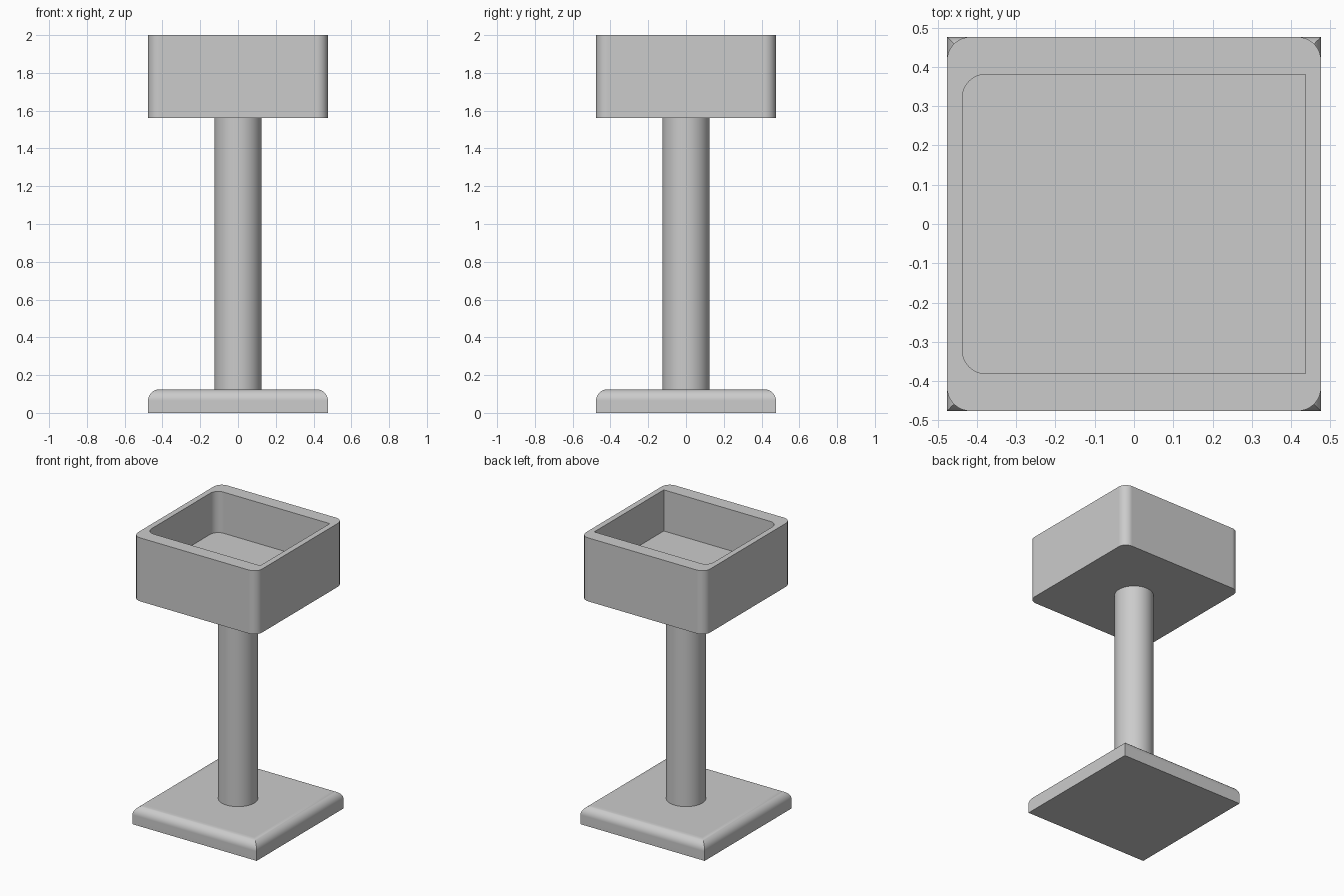
import bpy
import bmesh
import math

old = bpy.data.objects.get("Cube")
if old:
    bpy.data.objects.remove(old, do_unlink=True)

HALF = 0.476        # half width of base and tray
BASE_TOP = 0.125
TRAY_BOTTOM = 1.56
TRAY_FLOOR = 1.715
TOP = 2.0
FILLET = 0.06

grey = bpy.data.materials.new("plain grey")
grey.use_nodes = True
colour = (0.6, 0.6, 0.6, 1)
grey.diffuse_color = colour
grey.node_tree.nodes["Principled BSDF"].inputs["Base Color"].default_value = colour


def make_object(name, bm):
    bmesh.ops.recalc_face_normals(bm, faces=bm.faces)
    mesh = bpy.data.meshes.new(name)
    bm.to_mesh(mesh)
    bm.free()
    mesh.materials.append(grey)
    obj = bpy.data.objects.new(name, mesh)
    bpy.context.collection.objects.link(obj)
    return obj


def rounded_box(name, hx, hy, z0, z1, is_rounded):
    """Box whose edges chosen by is_rounded(a, b) get a fillet."""
    bm = bmesh.new()
    bmesh.ops.create_cube(bm, size=2)
    for v in bm.verts:
        v.co.x *= hx
        v.co.y *= hy
        v.co.z = z1 if v.co.z > 0 else z0
    edges = [e for e in bm.edges if is_rounded(e.verts[0].co, e.verts[1].co)]
    bmesh.ops.bevel(bm, geom=edges, offset=FILLET, offset_type='OFFSET',
                    segments=10, profile=0.5, affect='EDGES')
    return make_object(name, bm)


def select_only(obj):
    bpy.ops.object.select_all(action='DESELECT')
    obj.select_set(True)
    bpy.context.view_layer.objects.active = obj


def smooth(obj):
    select_only(obj)
    bpy.ops.object.shade_smooth_by_angle(angle=math.radians(30))
    normals = obj.modifiers.new("even normals", 'WEIGHTED_NORMAL')
    normals.keep_sharp = True


def upright(a, b):
    return abs(a.z - b.z) > 0.01


# Base plate: the four top edges are rounded, the upright corners stay sharp
base = rounded_box("base", HALF, HALF, 0, BASE_TOP,
                   lambda a, b: min(a.z, b.z) > 0.01)

# Round post
bm = bmesh.new()
bmesh.ops.create_cone(bm, cap_ends=True, segments=64, radius1=0.125, radius2=0.125,
                      depth=TRAY_BOTTOM - BASE_TOP)
bmesh.ops.translate(bm, verts=bm.verts, vec=(0, 0, (TRAY_BOTTOM + BASE_TOP) / 2))
post = make_object("post", bm)

# Open tray: rounded upright corners, hollow rounded on its -x corners only
tray = rounded_box("tray", HALF, HALF, TRAY_BOTTOM, TOP, upright)
hollow = rounded_box("tray_hollow", 0.437, 0.381, TRAY_FLOOR, TOP + 0.1,
                     lambda a, b: upright(a, b) and a.x < 0)
hollow.hide_render = True
cut = tray.modifiers.new("hollow", 'BOOLEAN')
cut.operation = 'DIFFERENCE'
cut.solver = 'EXACT'
cut.object = hollow
select_only(tray)
bpy.ops.object.modifier_apply(modifier=cut.name)
bpy.data.objects.remove(hollow, do_unlink=True)

for part in (base, post, tray):
    smooth(part)
